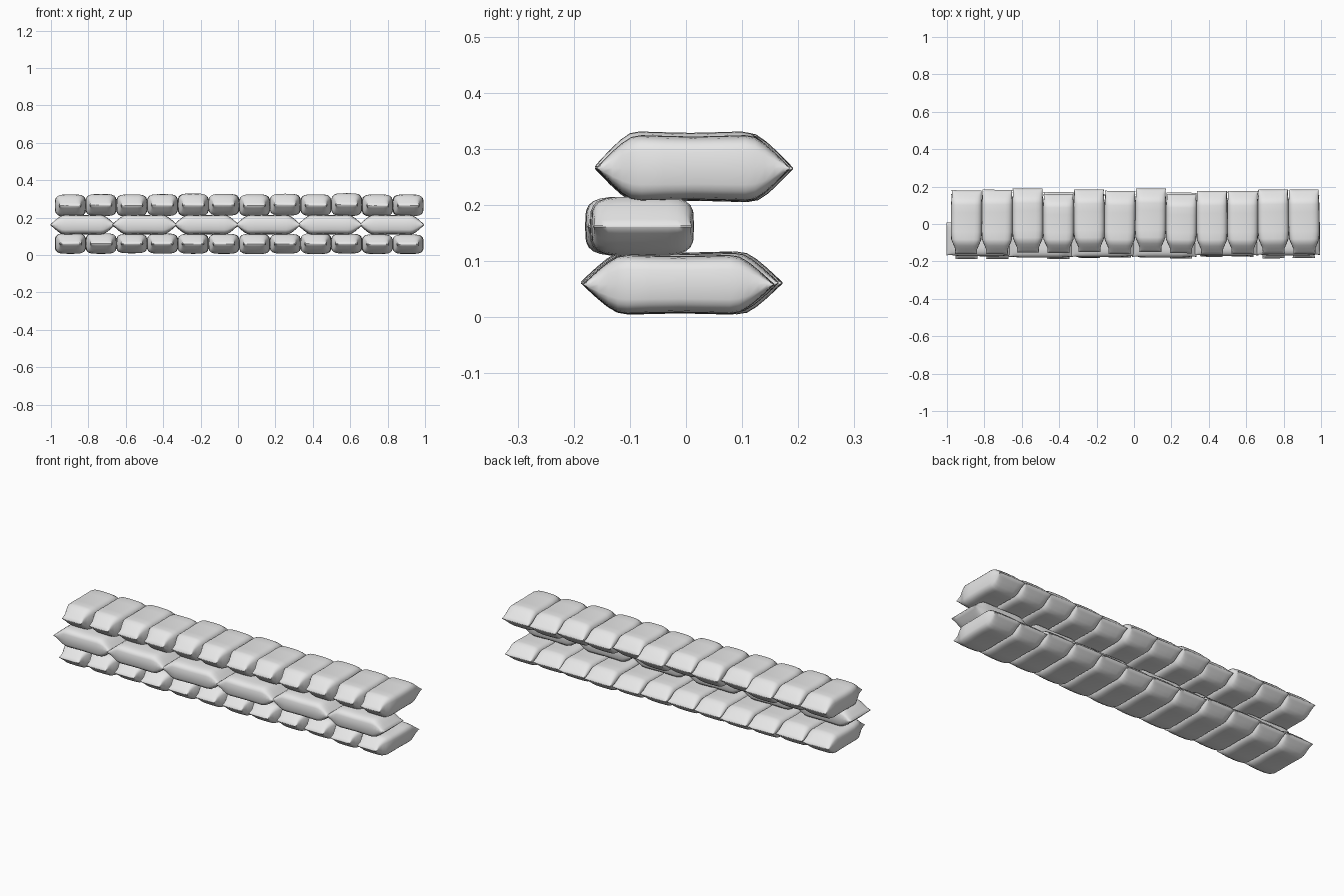
import bpy, bmesh, math, random
from mathutils import Matrix, Vector

random.seed(4)
cube = bpy.data.objects.get("Cube")
if cube:
    bpy.data.objects.remove(cube, do_unlink=True)

cloth = bpy.data.materials.new("light grey cloth")
cloth.use_nodes = True
GREY = (0.8, 0.8, 0.8, 1)
cloth.diffuse_color = GREY
cloth.node_tree.nodes["Principled BSDF"].inputs["Base Color"].default_value = GREY

# Stations along a bag: position, width factor, height factor
HALF = [(0, 1, .96), (.3, 1, .98), (.54, 1, 1), (.64, .99, .95),
        (.74, .97, .76), (.84, .95, .5), (.93, .95, .24), (1, .97, .03)]
SIDES = 24


def rounded(angle, power):
    c, s = math.cos(angle), math.sin(angle)
    return (math.copysign(abs(c) ** power, c), math.copysign(abs(s) ** power, s))


def sandbag(name, centre, length, width, height, neck, turn=0.0):
    """Loft a filled bag along y, pinched to a flat seam at both ends.
    neck is the width of the -y end relative to the other end."""
    stations = [(-t, w * (1 - (1 - neck) * min(1, max(0, (t - .5) / .35))), h)
                for t, w, h in reversed(HALF)] + HALF[1:]
    bm = bmesh.new()
    rings = []
    for t, w, h in stations:
        ring = []
        for k in range(SIDES):
            x, z = rounded(2 * math.pi * k / SIDES, .5)
            ring.append(bm.verts.new((x * w * width / 2, t * length / 2, z * h * height / 2)))
        rings.append(ring)
    for a, b in zip(rings, rings[1:]):
        for k in range(SIDES):
            n = (k + 1) % SIDES
            bm.faces.new((a[k], a[n], b[n], b[k]))
    bm.faces.new(rings[0])
    bm.faces.new(rings[-1])
    bmesh.ops.recalc_face_normals(bm, faces=bm.faces)
    bm.transform(Matrix.Translation(Vector(centre)) @ Matrix.Rotation(turn, 4, "Z"))
    mesh = bpy.data.meshes.new(name)
    bm.to_mesh(mesh)
    bm.free()
    mesh.materials.append(cloth)
    bag = bpy.data.objects.new(name, mesh)
    bpy.context.collection.objects.link(bag)
    bpy.ops.object.select_all(action="DESELECT")
    bag.select_set(True)
    bpy.context.view_layer.objects.active = bag
    bpy.ops.object.shade_smooth_by_angle(angle=math.radians(50))


def wobble(amount):
    return random.uniform(-amount, amount)


# Upper and lower rows: twelve bags lying front to back
BACK_SHIFT = [0, .003, .01, -.02, .005, -.003, .01, -.02, -.004, -.004, .004, .004]
for i, shift in enumerate(BACK_SHIFT):
    x = -.896 + i * .1641
    front = -.157 + wobble(.008)
    back = .18 + shift
    sandbag(f"upper_bag_{i + 1}", (x, (front + back) / 2, .267 + wobble(.003)),
            back - front, .166, .12 + wobble(.004), .74, wobble(.012))
    front = -.181 + wobble(.007)
    back = .162 + wobble(.01)
    sandbag(f"lower_bag_{i + 1}", (x, (front + back) / 2, .06 + wobble(.002)),
            back - front, .166, .108 + wobble(.004), .74, wobble(.012))

# Middle row: six bags lying end to end along the front
for i in range(6):
    sandbag(f"middle_bag_{i + 1}", (-.83 + i * .3305, -.083 + wobble(.006), .162),
            .346, .183, .106, 1, math.pi / 2 + wobble(.012))
